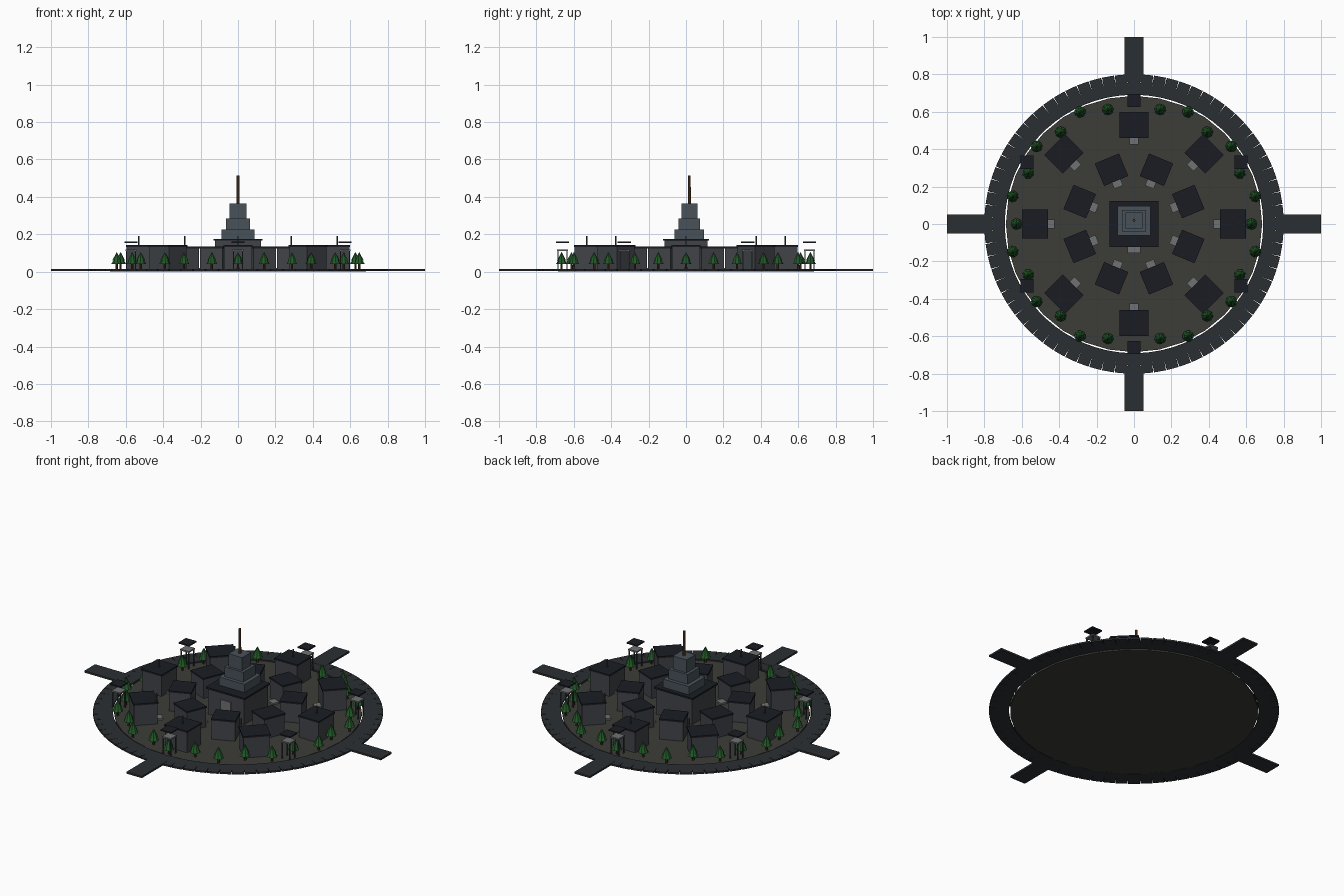
import bpy, bmesh
from math import radians, pi, cos, sin
from mathutils import Matrix, Vector

if "Cube" in bpy.data.objects:
    bpy.data.objects.remove(bpy.data.objects["Cube"])


def material(name, r, g, b):
    m = bpy.data.materials.new(name)
    m.diffuse_color = (r, g, b, 1)
    m.use_nodes = True
    m.node_tree.nodes["Principled BSDF"].inputs["Base Color"].default_value = m.diffuse_color
    return m


GROUND = material("ground", .045, .045, .04)
ROAD = material("road", .024, .028, .032)
ROOF = material("roof", .010, .012, .017)
WALL = material("wall", .052, .057, .065)
STONE = material("tower_stone", .065, .085, .10)
PALE = material("pale_stone", .16, .165, .17)
BRONZE = material("bronze", .13, .06, .025)
LEAF = material("leaf", .015, .10, .02)
BARK = material("bark", .06, .03, .015)


class Part:
    """Collects primitives into one mesh object."""

    def __init__(self, name, mat):
        self.name, self.mat, self.bm = name, mat, bmesh.new()

    def box(self, frame, x, y, z):
        size = Vector((x[1] - x[0], y[1] - y[0], z[1] - z[0]))
        mid = Vector((sum(x) / 2, sum(y) / 2, sum(z) / 2))
        m = frame @ Matrix.Translation(mid) @ Matrix.Diagonal(size).to_4x4()
        bmesh.ops.create_cube(self.bm, size=1, matrix=m)

    def cone(self, frame, r1, r2, z, sides):
        m = frame @ Matrix.Translation((0, 0, sum(z) / 2))
        bmesh.ops.create_cone(self.bm, cap_ends=True, segments=sides, radius1=r1,
                              radius2=r2, depth=z[1] - z[0], matrix=m)

    def done(self):
        mesh = bpy.data.meshes.new(self.name)
        self.bm.to_mesh(mesh)
        self.bm.free()
        mesh.materials.append(self.mat)
        bpy.context.collection.objects.link(bpy.data.objects.new(self.name, mesh))


def polar(r, deg, turn=True):
    """Frame at radius r; local +x points outward when turned."""
    a = radians(deg)
    m = Matrix.Translation((r * cos(a), r * sin(a), 0))
    return m @ Matrix.Rotation(a, 4, 'Z') if turn else m


ORIGIN = Matrix.Identity(4)

# Ground disc
p = Part("ground_disc", GROUND)
p.cone(ORIGIN, .685, .685, (0, .01), 32)
p.done()

# Ring road made of straight slabs
p = Part("ring_road", ROAD)
N = 72
w = pi * .745 / N
for i in range(N):
    p.box(polar(.745, i * 360 / N), (-.055, .055), (-w, w), (.004, .014))
p.done()

# Four approach roads
p = Part("approach_roads", ROAD)
for i in range(4):
    p.box(polar(0, 90 * i), (.76, 1), (-.052, .052), (.004, .015))
p.done()


# Houses: body, flat roof and a step on the inward side
def houses(prefix, r, start, depth, width, top):
    body, roof, step = Part(prefix + "_walls", WALL), Part(prefix + "_roofs", ROOF), Part(prefix + "_steps", PALE)
    for i in range(8):
        f = polar(r, start + 45 * i)
        body.box(f, (-depth + .004, depth - .004), (-width + .004, width - .004), (.008, top - .01))
        roof.box(f, (-depth, depth), (-width, width), (top - .01, top))
        step.box(f, (-depth - .036, -depth + .01), (-.025, .025), (.008, .02))
    for q in (body, roof, step):
        q.done()


houses("outer_house", .53, 0, .07, .078, .143)
houses("inner_house", .314, 22.5, .065, .07, .135)

# Thin roof masts
p = Part("roof_masts", WALL)
spots = [(.53, 0), (-.53, 0), (0, .53), (0, -.53)]
spots += [(sx * .285, sy * .375) for sx in (-1, 1) for sy in (-1, 1)]
for x, y in spots:
    p.cone(Matrix.Translation((x, y, 0)), .004, .004, (.135, .192), 6)
p.done()

# Central hall with entrance
p = Part("hall_walls", WALL)
p.box(ORIGIN, (-.122, .122), (-.115, .115), (.008, .168))
p.done()
p = Part("hall_roof", ROOF)
p.box(ORIGIN, (-.131, .131), (-.123, .123), (.166, .176))
p.done()
p = Part("hall_entrance", PALE)
p.box(ORIGIN, (-.034, .034), (-.122, -.11), (.008, .125))
p.box(ORIGIN, (-.034, .034), (-.155, -.11), (.008, .025))
p.done()

# Stepped tower and spire, set slightly back
back = Matrix.Translation((0, .018, 0))
p = Part("stepped_tower", STONE)
for hx, hy, z0, z1 in ((.087, .079, .17, .226), (.064, .058, .226, .285), (.046, .043, .285, .364)):
    p.box(back, (-hx, hx), (-hy, hy), (z0, z1))
p.done()
p = Part("spire", BRONZE)
p.cone(back, .008, .007, (.36, .513), 8)
p.done()

# Watchtowers
legs, deck, cap = Part("watchtower_legs", WALL), Part("watchtower_decks", PALE), Part("watchtower_roofs", ROOF)
for i in range(6):
    f = polar(.66, 30 + 60 * i, False)
    for sx in (-.024, .024):
        for sy in (-.024, .024):
            legs.box(f, (sx - .003, sx + .003), (sy - .003, sy + .003), (.008, .113))
    deck.box(f, (-.029, .029), (-.029, .029), (.111, .119))
    cap.box(f, (-.035, .035), (-.035, .035), (.153, .161))
for q in (legs, deck, cap):
    q.done()

# Conifers in a staggered ring
trunk, crown = Part("tree_trunks", BARK), Part("tree_crowns", LEAF)
for i in range(28):
    f = polar(.665 if i % 2 else .628, i * 360 / 28)
    trunk.cone(f, .007, .006, (.008, .05), 6)
    crown.cone(f, .031, 0, (.04, .088), 8)
    crown.cone(f, .024, 0, (.06, .106), 8)
trunk.done()
crown.done()
